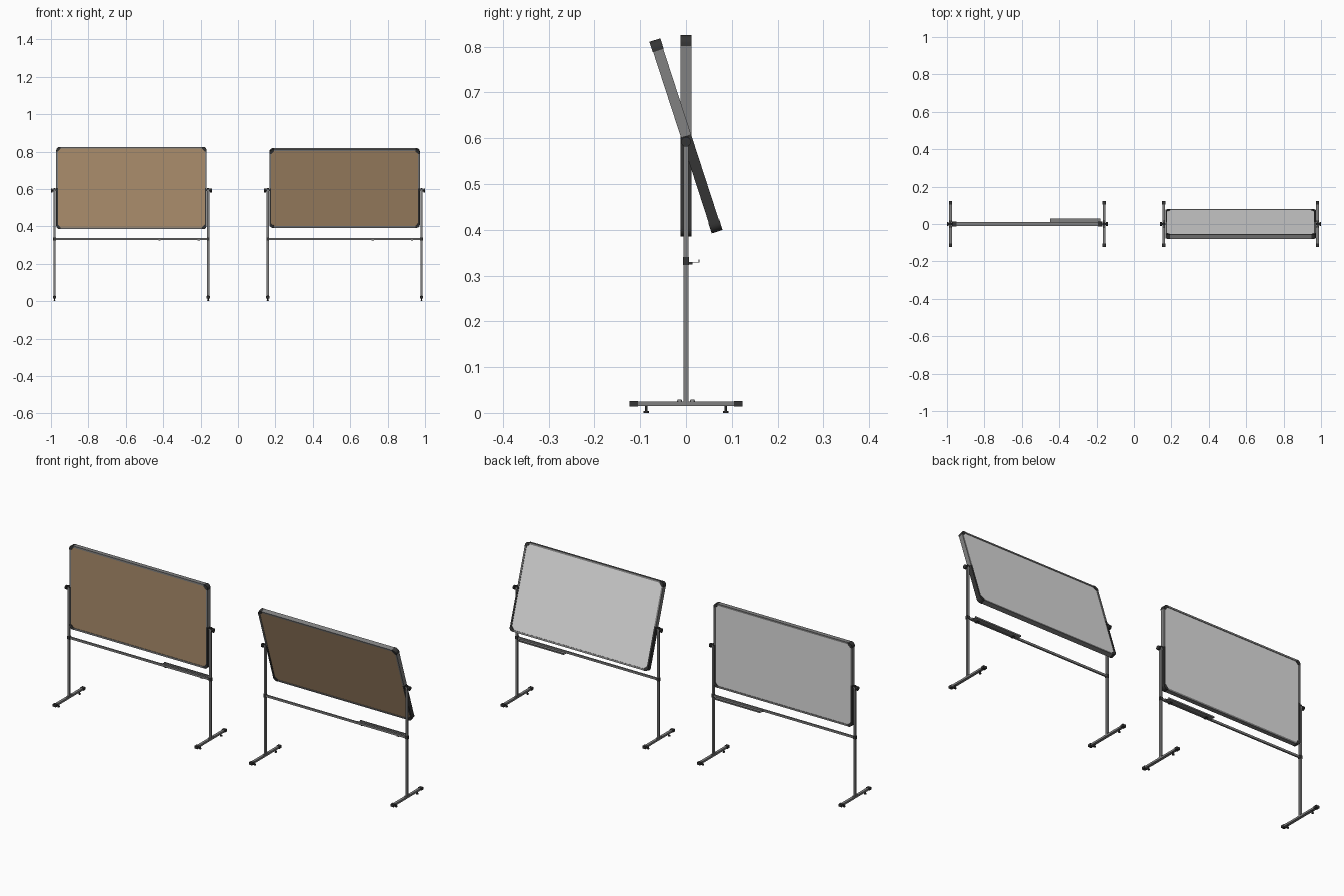
import bpy, bmesh, math
from mathutils import Matrix, Vector

if "Cube" in bpy.data.objects:
    bpy.data.objects.remove(bpy.data.objects["Cube"])

def material(name, c):
    m = bpy.data.materials.new(name)
    m.diffuse_color = (*c, 1)
    m.use_nodes = True
    m.node_tree.nodes["Principled BSDF"].inputs["Base Color"].default_value = m.diffuse_color
    return m

CORK = material("cork brown", (0.41, 0.27, 0.15))
WHITE = material("board white", (0.72, 0.72, 0.72))
METAL = material("grey metal", (0.22, 0.22, 0.22))
DARK = material("dark plastic", (0.035, 0.035, 0.035))

def finish(name, bm, mat, M, smooth=False):
    bmesh.ops.recalc_face_normals(bm, faces=bm.faces)
    bm.transform(M)
    me = bpy.data.meshes.new(name)
    bm.to_mesh(me)
    bm.free()
    me.materials.append(mat)
    ob = bpy.data.objects.new(name, me)
    bpy.context.collection.objects.link(ob)
    if smooth:
        bpy.context.view_layer.objects.active = ob
        bpy.ops.object.select_all(action='DESELECT')
        ob.select_set(True)
        bpy.ops.object.shade_smooth_by_angle()
    return ob

def box(name, lo, hi, mat, M):
    bm = bmesh.new()
    bmesh.ops.create_cube(bm, size=1)
    lo, hi = Vector(lo), Vector(hi)
    bmesh.ops.scale(bm, vec=hi - lo, verts=bm.verts)
    bmesh.ops.translate(bm, vec=(lo + hi) / 2, verts=bm.verts)
    return finish(name, bm, mat, M)

def rod(name, c, r, length, axis, mat, M, seg=16, r2=None):
    bm = bmesh.new()
    bmesh.ops.create_cone(bm, cap_ends=True, segments=seg, radius1=r,
                          radius2=r if r2 is None else r2, depth=length)
    R = {'x': Matrix.Rotation(math.pi / 2, 4, 'Y'),
         'y': Matrix.Rotation(-math.pi / 2, 4, 'X'), 'z': Matrix()}[axis]
    bm.transform(Matrix.Translation(c) @ R)
    return finish(name, bm, mat, M, True)

def prism(name, pts, half, mat, M):
    # closed x-z outline extruded along y
    bm = bmesh.new()
    f = bm.faces.new([bm.verts.new((x, -half, z)) for x, z in pts])
    ext = bmesh.ops.extrude_face_region(bm, geom=[f])
    vs = [g for g in ext['geom'] if isinstance(g, bmesh.types.BMVert)]
    bmesh.ops.translate(bm, vec=(0, 2 * half, 0), verts=vs)
    return finish(name, bm, mat, M, True)

W, H, T, F = 0.402, 0.22, 0.0115, 0.009   # board half width, half height, half depth, rail width
PIVOT, POST = 0.605, 0.411
C, R = 0.024, 0.018                       # corner cap size and radius

def board(M):
    # cork front, writing surface back
    box("cork_panel", (-W + .006, -.009, -H + .006), (W - .006, 0, H - .006), CORK, M)
    box("writing_panel", (-W + .006, 0, -H + .006), (W - .006, .009, H - .006), WHITE, M)
    # frame rails
    for s in (-1, 1):
        a, b = sorted((s * H, s * (H - F)))
        box("frame_rail", (-W + C, -T, a), (W - C, T, b), METAL, M)
        a, b = sorted((s * W, s * (W - F)))
        box("frame_side_upper", (a, -T, 0), (b, T, H - C), METAL, M)
        box("frame_side_lower", (a, -T, -H + C), (b, T, 0), DARK, M)
        # rounded corner caps
        for t in (-1, 1):
            pts = [(W, H - C)]
            for i in range(7):
                q = i * math.pi / 12
                pts.append((W - R + R * math.cos(q), H - R + R * math.sin(q)))
            pts += [(W - C, H), (W - C, H - F - .001), (W - F - .001, H - C)]
            prism("corner_cap", [(s * x, t * z) for x, z in pts], T + .001, DARK, M)

def stand(M):
    for s in (-1, 1):
        x = s * POST
        # foot bar with end caps and glides
        box("foot_bar", (x - .007, -.108, .015), (x + .007, .108, .025), METAL, M)
        for t in (-1, 1):
            a, b = sorted((t * .105, t * .123))
            box("foot_cap", (x - .009, a, .0135), (x + .009, b, .0265), DARK, M)
            rod("glide_stem", (x, t * .087, .009), .003, .014, 'z', DARK, M, 12)
            rod("glide_pad", (x, t * .087, .002), .006, .004, 'z', DARK, M, 12)
            rod("foot_bolt", (x, t * .014, .027), .006, .005, 'z', METAL, M, 12, .004)
        # upright post
        box("post", (x - .0055, -.0055, .025), (x + .0055, .0055, .598), METAL, M)
        box("post_cap", (x - .006, -.006, .596), (x + .006, .006, .604), DARK, M)
        # pivot pin and clamp knob
        rod("pivot_pin", (s * .409, 0, .592), .004, .03, 'x', METAL, M, 12)
        rod("knob_neck", (s * .419, 0, .592), .006, .006, 'x', DARK, M, 12)
        rod("clamp_knob", (s * .4255, 0, .592), .011, .009, 'x', DARK, M, 10)
        # crossbar joint
        box("crossbar_joint", (x - .0075, -.0065, .323), (x + .0075, .0065, .340), DARK, M)
    box("crossbar", (-POST, -.004, .326), (POST, .004, .337), METAL, M)
    # pen tray on the back of the crossbar
    x0, x1 = .12, .39
    box("tray_floor", (x0, .004, .328), (x1, .029, .330), METAL, M)
    box("tray_lip", (x0, .027, .328), (x1, .029, .335), METAL, M)
    box("tray_back", (x0, .004, .326), (x1, .006, .338), METAL, M)
    for x in (x0 + .03, x1 - .03):
        box("tray_clip", (x - .006, -.005, .324), (x + .006, .014, .328), DARK, M)

# two units: left upright, right tilted forward
for cx, tilt in ((-.57, 0), (.57, 18)):
    base = Matrix.Translation((cx, 0, 0))
    stand(base)
    board(base @ Matrix.Translation((0, 0, PIVOT)) @ Matrix.Rotation(math.radians(tilt), 4, 'X'))
